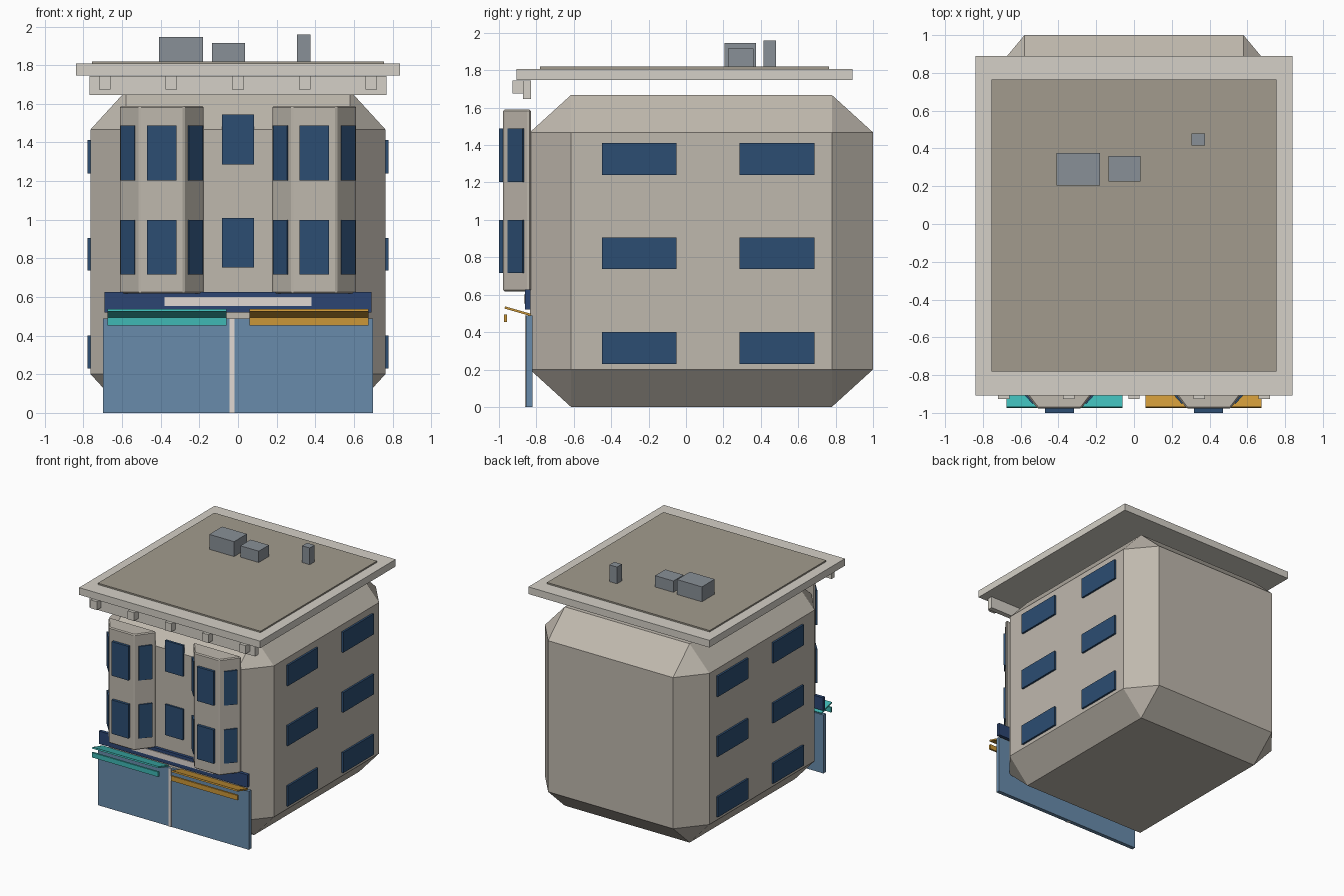
import bpy, bmesh, math
from mathutils import Vector

if "Cube" in bpy.data.objects:
    bpy.data.objects.remove(bpy.data.objects["Cube"])


def material(name, rgb):
    m = bpy.data.materials.new(name)
    m.diffuse_color = (*rgb, 1)
    m.use_nodes = True
    m.node_tree.nodes["Principled BSDF"].inputs["Base Color"].default_value = m.diffuse_color
    return m


STONE = material("stone", (0.52, 0.48, 0.42))
TRIM = material("trim", (0.66, 0.63, 0.57))
ROOF = material("roofing", (0.36, 0.33, 0.27))
METAL = material("metal", (0.25, 0.28, 0.31))
PANE = material("window_glass", (0.025, 0.075, 0.17))
SHOP = material("shop_glass", (0.14, 0.26, 0.41))
NAVY = material("sign_navy", (0.025, 0.06, 0.17))
WHITE = material("off_white", (0.75, 0.69, 0.65))
TEAL = material("teal", (0.05, 0.48, 0.46))
GOLD = material("gold", (0.60, 0.31, 0.04))


def add(name, bm, mat):
    bmesh.ops.recalc_face_normals(bm, faces=bm.faces)
    me = bpy.data.meshes.new(name)
    bm.to_mesh(me)
    bm.free()
    me.materials.append(mat)
    ob = bpy.data.objects.new(name, me)
    bpy.context.collection.objects.link(ob)
    return ob


def box(name, x, y, z, mat, bevel=0.0):
    """Box from (min, max) ranges; bevel is a fraction of each side."""
    bm = bmesh.new()
    bmesh.ops.create_cube(bm, size=1)
    if bevel:
        bmesh.ops.bevel(bm, geom=bm.edges[:], offset=bevel, segments=1,
                        affect='EDGES', profile=0.5)
    size = Vector((x[1] - x[0], y[1] - y[0], z[1] - z[0]))
    mid = Vector((x[0] + x[1], y[0] + y[1], z[0] + z[1])) / 2
    for v in bm.verts:
        v.co = Vector(a * b for a, b in zip(v.co, size)) + mid
    return add(name, bm, mat)


def prism(name, outline, z, mat, bevel=0.0):
    """Plan outline pulled upward."""
    bm = bmesh.new()
    face = bm.faces.new([bm.verts.new((px, py, z[0])) for px, py in outline])
    top = bmesh.ops.extrude_face_region(bm, geom=[face])
    verts = [g for g in top["geom"] if isinstance(g, bmesh.types.BMVert)]
    bmesh.ops.translate(bm, verts=verts, vec=(0, 0, z[1] - z[0]))
    if bevel:
        bmesh.ops.bevel(bm, geom=bm.edges[:], offset=bevel, segments=1,
                        affect='EDGES', profile=0.5)
    return add(name, bm, mat)


# Chamfered main block
box("main_block", (-0.763, 0.763), (-0.835, 1.0), (0, 1.668), STONE, 0.12)

# Roof slab, roofing panel and rooftop units
box("roof_slab", (-0.84, 0.84), (-0.907, 0.89), (1.748, 1.808), TRIM)
box("roof_panel", (-0.755, 0.755), (-0.78, 0.765), (1.80, 1.82), ROOF)
box("roof_unit_large", (-0.41, -0.18), (0.205, 0.375), (1.81, 1.945), METAL)
box("roof_unit_small", (-0.135, 0.035), (0.225, 0.36), (1.81, 1.915), METAL)
box("roof_vent", (0.305, 0.375), (0.415, 0.48), (1.81, 1.96), METAL)

# Front cornice with brackets
box("cornice", (-0.77, 0.77), (-0.872, -0.83), (1.647, 1.745), TRIM)
for i in range(5):
    cx = -0.69 + 0.345 * i
    box("cornice_bracket", (cx - 0.03, cx + 0.03), (-0.927, -0.865),
        (1.675, 1.745), TRIM)

# Bay windows
bay_rows = [(0.716, 1.0), (1.203, 1.489)]
for cx in (-0.395, 0.395):
    prism("bay", [(cx - 0.217, -0.83), (cx - 0.217, -0.845), (cx - 0.115, -0.978),
                  (cx + 0.115, -0.978), (cx + 0.217, -0.845), (cx + 0.217, -0.83)],
          (0.618, 1.59), STONE, 0.008)
    for z in bay_rows:
        box("bay_front_window", (cx - 0.077, cx + 0.077), (-1.0, -0.97), z, PANE)
        for s in (-1, 1):
            w = box("bay_side_window", (-0.053, 0.053), (-0.007, 0.007), z, PANE)
            w.location = (cx + s * 0.172, -0.909, 0)
            w.rotation_euler.z = s * math.radians(48)

# Centre windows
for z in ((0.752, 1.01), (1.286, 1.546)):
    box("centre_window", (-0.083, 0.083), (-0.85, -0.83), z, PANE)

# Side wall windows
for s in (-1, 1):
    for y in ((-0.45, -0.05), (0.285, 0.688)):
        for z in ((0.23, 0.40), (0.737, 0.905), (1.24, 1.412)):
            box("side_window", sorted((s * 0.755, s * 0.779)), y, z, PANE)

# Shop front and sign band
box("shop_glass", (-0.70, 0.70), (-0.855, -0.822), (0, 0.49), SHOP)
box("shop_divider", (-0.045, -0.018), (-0.86, -0.83), (0, 0.49), WHITE)
box("sign_band", (-0.69, 0.69), (-0.86, -0.832), (0.52, 0.627), NAVY)
box("sign_stripe", (-0.38, 0.38), (-0.866, -0.85), (0.553, 0.60), WHITE)

# Tilted awnings with front valances
for x, mat in (((-0.675, -0.06), TEAL), ((0.06, 0.675), GOLD)):
    cx, half = sum(x) / 2, (x[1] - x[0]) / 2
    a = box("awning", (-half, half), (-0.072, 0.072), (-0.006, 0.006), mat)
    a.location = (cx, -0.90, 0.512)
    a.rotation_euler.x = -math.radians(16)
    box("awning_valance", x, (-0.973, -0.958), (0.453, 0.494), mat)
